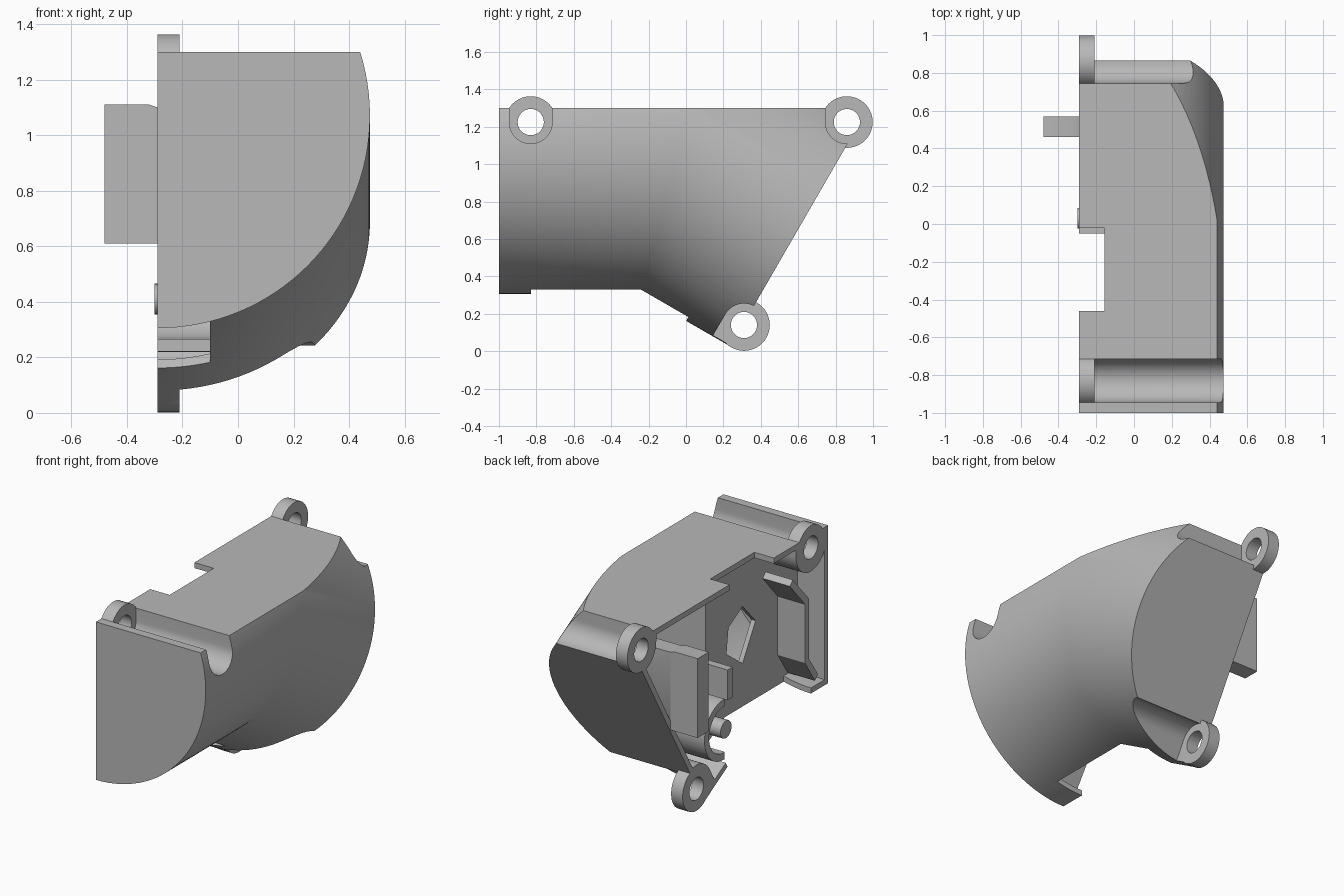
import bpy, bmesh, math
from mathutils import Vector

cube = bpy.data.objects.get("Cube")
if cube:
    bpy.data.objects.remove(cube, do_unlink=True)

grey = bpy.data.materials.new("plain_grey")
grey.use_nodes = True
color = (0.48, 0.48, 0.48, 1)
grey.diffuse_color = color
grey.node_tree.nodes["Principled BSDF"].inputs["Base Color"].default_value = color

RIM, AXIS_Z, RADIUS, TOP = -0.29, 1.07, 0.765, 1.3
BEND = math.radians(30)
DOWN = Vector((0, -math.sin(BEND), -math.cos(BEND)))


def make(name, bm):
    bmesh.ops.recalc_face_normals(bm, faces=bm.faces)
    mesh = bpy.data.meshes.new(name)
    bm.to_mesh(mesh)
    bm.free()
    mesh.materials.append(grey)
    ob = bpy.data.objects.new(name, mesh)
    bpy.context.collection.objects.link(ob)
    return ob


def prism(name, points, x0, x1):
    """Extrude a side outline (y, z) from x0 to x1."""
    bm = bmesh.new()
    face = bm.faces.new([bm.verts.new((x0, y, z)) for y, z in points])
    ext = bmesh.ops.extrude_face_region(bm, geom=[face])["geom"]
    moved = [v for v in ext if isinstance(v, bmesh.types.BMVert)]
    bmesh.ops.translate(bm, verts=moved, vec=(x1 - x0, 0, 0))
    return make(name, bm)


def box(name, y0, y1, z0, z1, x0, x1):
    return prism(name, [(y0, z0), (y1, z0), (y1, z1), (y0, z1)], x0, x1)


def disc(name, center, r, x0, x1, n=40):
    pts = [(center[0] + r * math.cos(math.tau * i / n),
            center[1] + r * math.sin(math.tau * i / n)) for i in range(n)]
    return prism(name, pts, x0, x1)


def channel(center, open_dir, r, x0, x1):
    """U-shaped screw channel that opens towards open_dir."""
    a = math.atan2(open_dir[1], open_dir[0])
    pts = []
    for i in range(25):
        t = a + math.pi / 2 + math.pi * i / 24
        pts.append((center[0] + r * math.cos(t), center[1] + r * math.sin(t)))
    for y, z in (pts[-1], pts[0]):
        pts.append((y + 0.5 * open_dir[0], z + 0.5 * open_dir[1]))
    return prism("channel_cutter", pts, x0, x1)


def boolean(target, tool, operation, keep=False):
    mod = target.modifiers.new("cut", "BOOLEAN")
    mod.operation, mod.object, mod.solver = operation, tool, "EXACT"
    bpy.context.view_layer.objects.active = target
    bpy.ops.object.modifier_apply(modifier=mod.name)
    if not keep:
        bpy.data.objects.remove(tool, do_unlink=True)


def bent_solid(name, inset, open_side=0.0):
    """Half-round duct with a mitred downward bend and a flat top."""
    r = RADIUS - inset
    n = 64
    half = [(RIM, r)] + [(RIM + r * math.sin(math.pi * i / n), r * math.cos(math.pi * i / n))
                         for i in range(1, n)] + [(RIM, -r)]
    half = half + [(RIM - open_side, -r), (RIM - open_side, r)] if open_side else half
    along = RADIUS - inset
    ym = -0.042
    end = Vector((0, ym + along * math.cos(BEND), AXIS_Z - along * math.sin(BEND)))
    bm = bmesh.new()
    rings = []
    for k in range(3):
        ring = []
        for x, d in half:
            p = (Vector((x, -1 + inset, AXIS_Z + d)),
                 Vector((x, ym + d * math.tan(BEND / 2), AXIS_Z + d)),
                 Vector((x, 0, 0)) + end - DOWN * d)[k]
            ring.append(bm.verts.new(p))
        rings.append(ring)
    m = len(half)
    for a, b in zip(rings, rings[1:]):
        for i in range(m):
            bm.faces.new((a[i], a[(i + 1) % m], b[(i + 1) % m], b[i]))
    bm.faces.new(rings[0])
    bm.faces.new(rings[-1][::-1])
    ob = make(name, bm)
    boolean(ob, box("top_cutter", -2, 2, TOP - inset, 3, -2, 2), "DIFFERENCE")
    return ob


# Screw positions with the direction each channel opens
screws = [((-0.83, 1.225), (0, 1)), ((0.86, 1.225), (0, 1)),
          ((0.31, 0.14), (DOWN.y, DOWN.z))]

# Hollow shell, with walls kept around the screw channels
body = bent_solid("housing_shell", 0)
hollow = bent_solid("hollow_cutter", 0.035, 0.1)
for c, d in screws:
    boolean(hollow, channel(c, d, 0.15, -0.6, 1), "DIFFERENCE")
boolean(body, hollow, "DIFFERENCE", keep=True)
for c, d in screws:
    boolean(body, channel(c, d, 0.115, -0.21, 1), "DIFFERENCE")

# Notches in the top and bottom rims
boolean(body, box("top_notch", -0.46, -0.02, 1.2, 1.4, -0.6, -0.155), "DIFFERENCE")
boolean(body, prism("bottom_notch", [(-0.83, 0.2), (-0.83, 0.37), (-0.23, 0.37), (0.06, 0.264),
                                     (-0.06, 0.056)], -0.6, -0.1), "DIFFERENCE")

# Screw eyes
for c, d in screws:
    boolean(body, disc("eye", c, 0.138, RIM, -0.21), "UNION")
for c, d in screws:
    boolean(body, disc("hole", c, 0.07, -0.4, -0.2), "DIFFERENCE")

# Inner floor with a five-sided window
floor = prism("inner_floor", [(-0.98, 0.3), (-0.98, 1.28), (-0.05, 1.28), (-0.05, 0.2), (-0.24, 0.3)],
              -0.1, -0.07)
boolean(floor, prism("window", [(-0.42, 0.6), (-0.26, 0.72), (-0.28, 0.88), (-0.42, 0.96), (-0.55, 0.82)],
                     -0.2, 0), "DIFFERENCE")

# Inner partition, cable guide, post, peg cradle and rear plate
partition = box("partition", -0.08, -0.05, 0.2, 1.28, -0.1, 0.6)
guide = prism("cable_guide", [(-0.87, 0.37), (-0.77, 0.52), (-0.77, 0.89), (-0.62, 1.06), (-0.65, 1.09),
                              (-0.81, 0.91), (-0.81, 0.53), (-0.9, 0.4)], RIM, -0.09)
post = box("guide_post", -0.05, 0.0, 0.58, 0.77, RIM, -0.09)
cradle = disc("peg_cradle", (0.04, 0.41), 0.19, RIM, -0.08)
boolean(cradle, disc("cradle_bore", (0.04, 0.41), 0.145, -1, 0), "DIFFERENCE")
boolean(cradle, box("cradle_opening", -0.5, 0.03, 0, 1, -1, 0), "DIFFERENCE")
plate = box("rear_plate", 0.46, 0.57, 0.61, 1.1, RIM, 0.6)
inside = bent_solid("inside_limit", 0.015)
for c, d in screws:
    boolean(inside, channel(c, d, 0.13, -0.6, 1), "DIFFERENCE")
parts = [floor, partition, guide, post, cradle, plate]
for ob in parts:
    boolean(ob, inside, "INTERSECT", keep=True)

# Locating peg and its bridge to the floor
parts.append(disc("locating_peg", (0.03, 0.41), 0.055, -0.3, -0.08, 24))
parts.append(box("peg_bridge", -0.06, 0.1, 0.34, 0.48, -0.1, -0.07))

# Hooked tab standing out of the open side
parts.append(box("tab_plate", 0.46, 0.57, 0.61, 1.0, -0.48, RIM))
tab = bmesh.new()
outline = [(-0.48, 1.0), (RIM, 1.0), (RIM, 1.1), (-0.32, 1.11), (-0.48, 1.11)]
face = tab.faces.new([tab.verts.new((x, 0.46, z)) for x, z in outline])
ext = bmesh.ops.extrude_face_region(tab, geom=[face])["geom"]
bmesh.ops.translate(tab, verts=[v for v in ext if isinstance(v, bmesh.types.BMVert)], vec=(0, 0.11, 0))
parts.append(make("tab_top", tab))

for helper in (hollow, inside):
    bpy.data.objects.remove(helper, do_unlink=True)

# Smooth the curved faces, keep the corners crisp
for ob in [body] + parts:
    bpy.ops.object.select_all(action="DESELECT")
    ob.select_set(True)
    bpy.context.view_layer.objects.active = ob
    bpy.ops.object.shade_smooth_by_angle(angle=math.radians(32))
